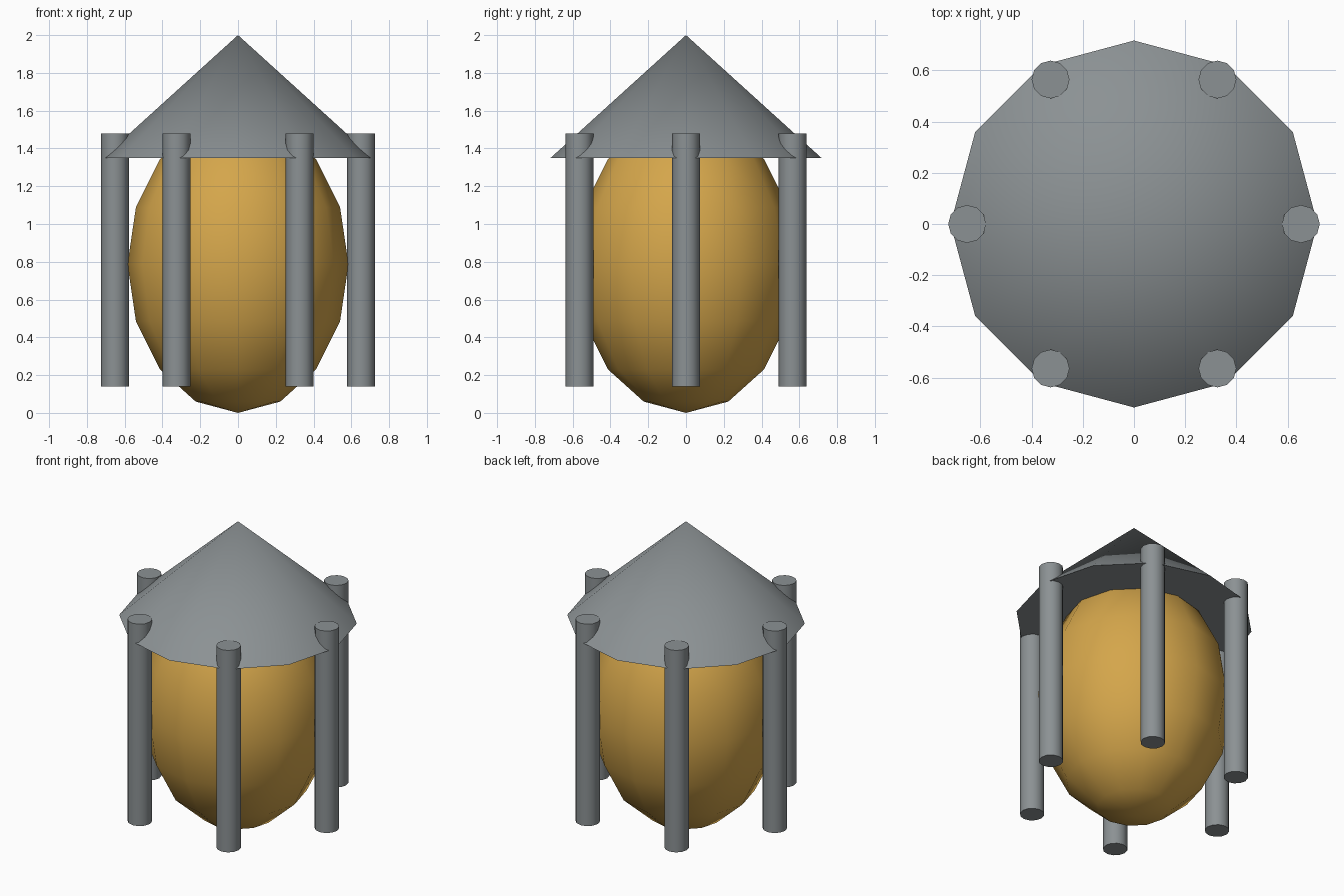
import bpy
import math

if "Cube" in bpy.data.objects:
    bpy.data.objects.remove(bpy.data.objects["Cube"])

def material(name, rgb):
    m = bpy.data.materials.new(name)
    m.diffuse_color = (*rgb, 1)
    m.use_nodes = True
    m.node_tree.nodes["Principled BSDF"].inputs["Base Color"].default_value = m.diffuse_color
    return m

metal = material("grey metal", (0.26, 0.285, 0.295))
amber = material("amber gold", (0.66, 0.38, 0.07))

def finish(name, mat):
    ob = bpy.context.object
    ob.name = name
    ob.data.materials.append(mat)
    bpy.ops.object.shade_smooth_by_angle(angle=math.radians(40))
    return ob

# Egg-shaped glowing core
bpy.ops.mesh.primitive_uv_sphere_add(segments=12, ring_count=8, radius=1, location=(0, 0, 0.787))
core = bpy.context.object
core.scale = (0.585, 0.585, 0.787)
bpy.ops.object.transform_apply(location=False, rotation=False, scale=True)
finish("core", amber)

# Conical roof with a closed underside
bpy.ops.mesh.primitive_cone_add(vertices=12, radius1=0.717, radius2=0, depth=0.65,
                                location=(0, 0, 1.675))
finish("roof", metal)

# Six posts around the core
for i in range(6):
    a = math.radians(60 * i)
    bpy.ops.mesh.primitive_cylinder_add(vertices=12, radius=0.074, depth=1.34,
                                        location=(0.652 * math.cos(a), 0.652 * math.sin(a), 0.81))
    finish(f"post_{i + 1}", metal)
